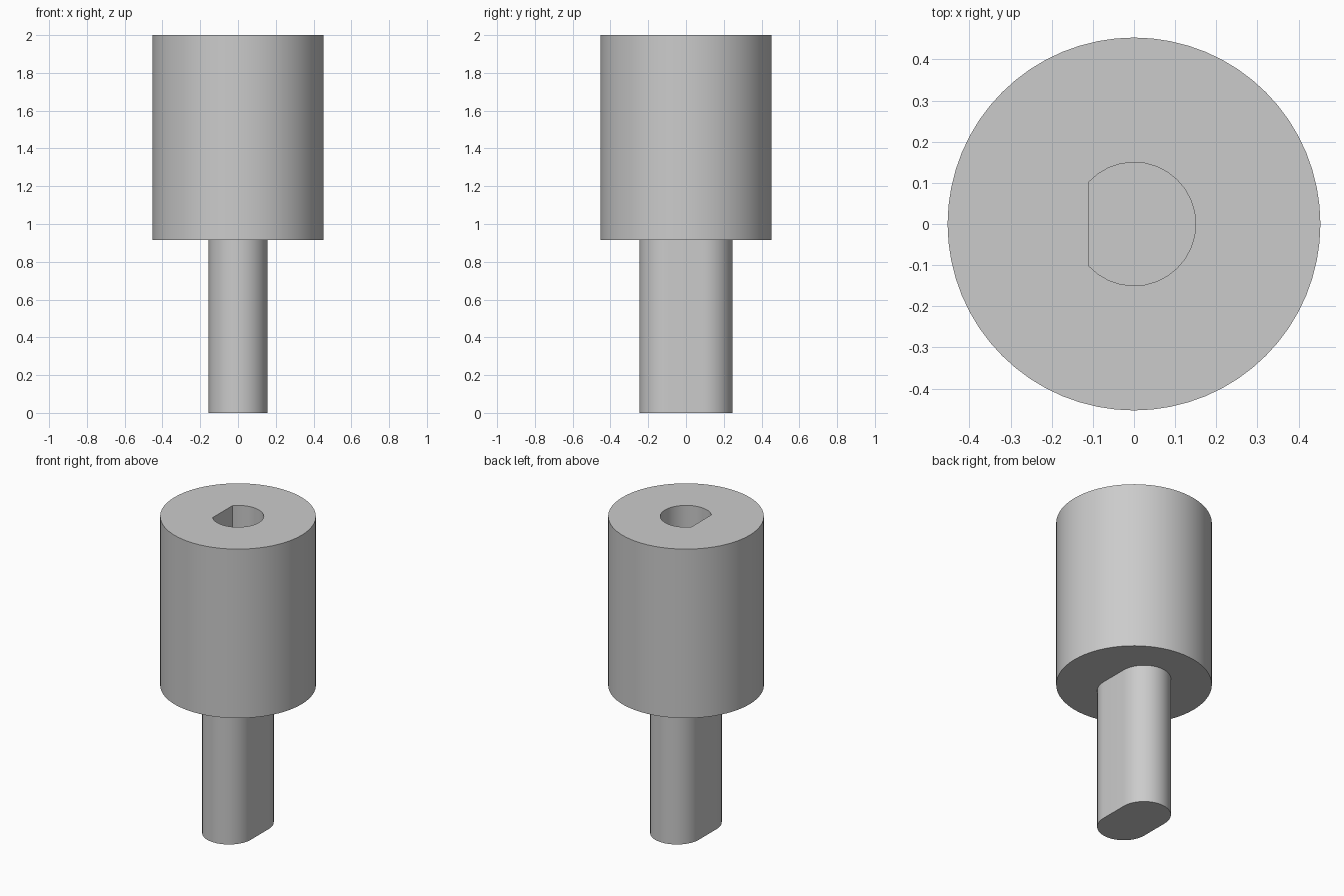
import bpy, bmesh, math

BODY_R, BODY_Z, TOP_Z = 0.453, 0.915, 2.0
SHAFT_R, SHAFT_HALF_Y = 0.156, 0.247
HOLE_R, HOLE_FLAT, HOLE_DEPTH = 0.15, 0.11, 0.9

if "Cube" in bpy.data.objects:
    bpy.data.objects.remove(bpy.data.objects["Cube"])

grey = bpy.data.materials.new("plain grey")
grey.use_nodes = True
colour = (0.6, 0.6, 0.6, 1)
grey.diffuse_color = colour
grey.node_tree.nodes["Principled BSDF"].inputs["Base Color"].default_value = colour


def arc(radius, start, end, steps, cy=0):
    """Points on an arc, both ends included."""
    angles = [start + (end - start) * i / steps for i in range(steps + 1)]
    return [(radius * math.cos(a), cy + radius * math.sin(a)) for a in angles]


def ring(bm, outline, z):
    """A closed loop of edges at height z."""
    verts = [bm.verts.new((x, y, z)) for x, y in outline]
    return [bm.edges.new((v, verts[i - 1])) for i, v in enumerate(verts)]


def wall(bm, outline, low, high):
    """A vertical wall along an outline; returns its lower and upper edges."""
    bottom, top = ring(bm, outline, low), ring(bm, outline, high)
    for a, b in zip(bottom, top):
        bm.faces.new((a.verts[0], a.verts[1], b.verts[1], b.verts[0]))
    return bottom, top


def fill(bm, edges):
    bmesh.ops.triangle_fill(bm, edges=edges, use_beauty=True)


# Outlines: round body, slot-shaped shaft, D-shaped socket
body_outline = arc(BODY_R, 0, 2 * math.pi, 64)[:-1]
cy = SHAFT_HALF_Y - SHAFT_R
shaft_outline = arc(SHAFT_R, 0, math.pi, 24, cy) + arc(SHAFT_R, math.pi, 2 * math.pi, 24, -cy)
flat_angle = math.acos(-HOLE_FLAT / HOLE_R)
socket_outline = arc(HOLE_R, -flat_angle, flat_angle, 24)

# Body, shaft and blind socket as one closed solid
bm = bmesh.new()
body_low, body_high = wall(bm, body_outline, BODY_Z, TOP_Z)
shaft_low, shaft_high = wall(bm, shaft_outline, 0, BODY_Z)
socket_low, socket_high = wall(bm, socket_outline, TOP_Z - HOLE_DEPTH, TOP_Z)
fill(bm, shaft_low)
fill(bm, body_low + shaft_high)
fill(bm, socket_low)
fill(bm, body_high + socket_high)
bmesh.ops.recalc_face_normals(bm, faces=bm.faces)

mesh = bpy.data.meshes.new("shaft_adapter")
bm.to_mesh(mesh)
bm.free()
mesh.materials.append(grey)
adapter = bpy.data.objects.new("shaft_adapter", mesh)
bpy.context.collection.objects.link(adapter)

# Smooth walls with crisp rims
bpy.ops.object.select_all(action="DESELECT")
adapter.select_set(True)
bpy.context.view_layer.objects.active = adapter
bpy.ops.object.shade_smooth_by_angle(angle=math.radians(30))
